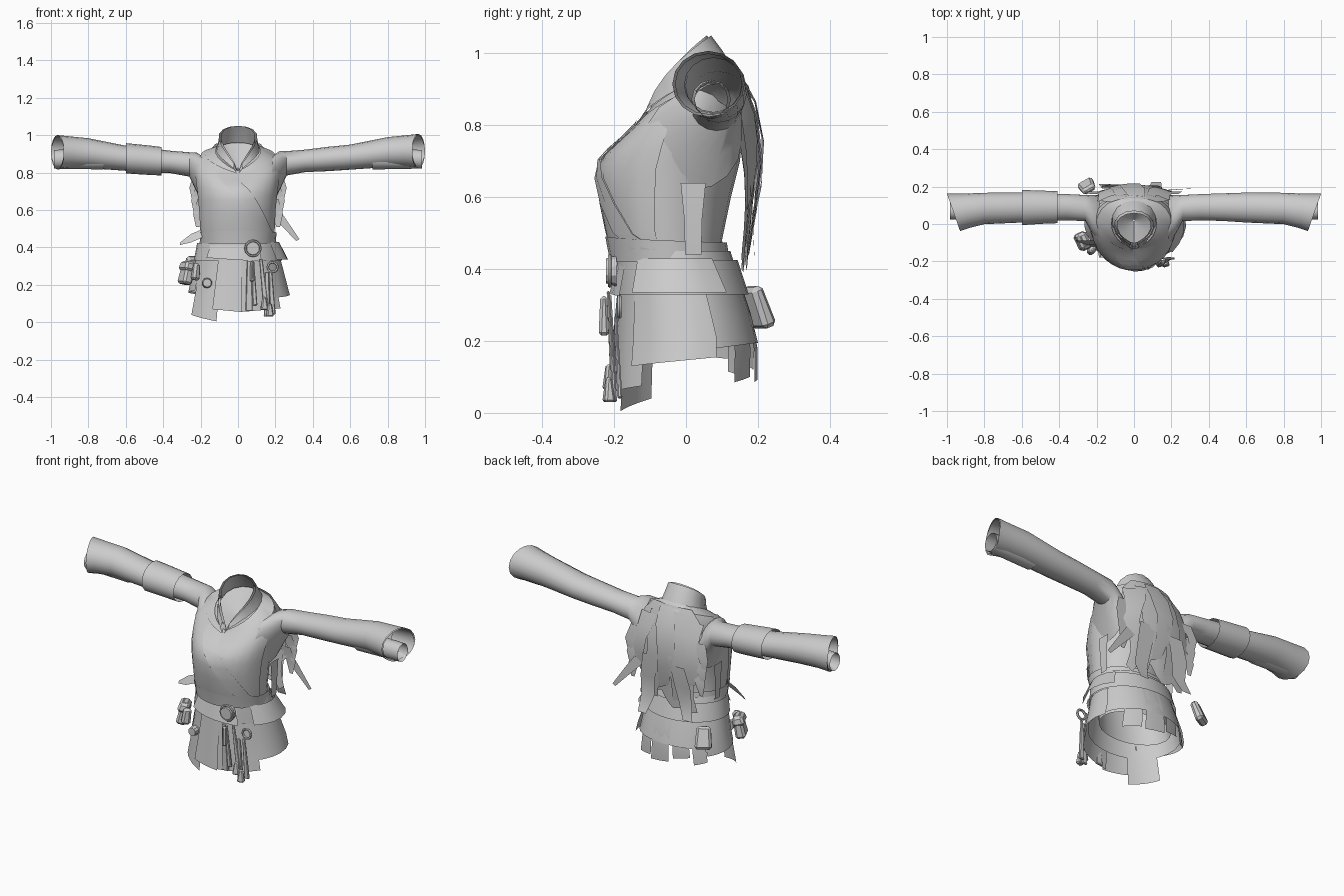
import bpy, bmesh, math, random
from math import sin, cos, pi, radians
from mathutils import Vector, Matrix

random.seed(4)
cube = bpy.data.objects.get("Cube")
if cube:
    bpy.data.objects.remove(cube)

cloth = bpy.data.materials.new("grey_cloth")
cloth.use_nodes = True
cloth.diffuse_color = (0.6, 0.6, 0.6, 1)
cloth.node_tree.nodes["Principled BSDF"].inputs["Base Color"].default_value = (0.6, 0.6, 0.6, 1)


def lerp(a, b, t):
    return a + (b - a) * t


def sample(rows, s):
    """Interpolate a list of tuples at a fractional index."""
    s = min(max(s, 0), len(rows) - 1)
    i = min(int(s), len(rows) - 2)
    return [lerp(p, q, s - i) for p, q in zip(rows[i], rows[i + 1])]


def finish(name, bm, angle=40):
    bmesh.ops.recalc_face_normals(bm, faces=bm.faces)
    me = bpy.data.meshes.new(name)
    bm.to_mesh(me)
    bm.free()
    me.materials.append(cloth)
    me.shade_smooth()
    me.set_sharp_from_angle(angle=radians(angle))
    ob = bpy.data.objects.new(name, me)
    bpy.context.collection.objects.link(ob)
    return ob


def sheet(name, f, nu, nv, closed=False):
    """Grid surface from f(u, v); closed joins the u ends into a tube."""
    bm = bmesh.new()
    cols = nu if closed else nu + 1
    g = [[bm.verts.new(f(i / nu, j / nv)) for i in range(cols)] for j in range(nv + 1)]
    for j in range(nv):
        for i in range(nu):
            k = (i + 1) % cols
            bm.faces.new((g[j][i], g[j][k], g[j + 1][k], g[j + 1][i]))
    return finish(name, bm)


def strip(name, pts, widths, side=(1, 0, 0)):
    """Cloth ribbon along pts, spread in the side direction."""
    n = len(pts) - 1
    side = Vector(side).normalized()

    def f(u, v):
        p = Vector(sample(pts, v * n))
        return p + side * (u - 0.5) * sample([(w,) for w in widths], v * n)[0]
    return sheet(name, f, 1, n)


def block(name, loc, size, rot=(0, 0, 0), taper=1.0, bevel=0.012):
    bm = bmesh.new()
    bmesh.ops.create_cube(bm, size=1)
    for v in bm.verts:
        k = taper if v.co.z > 0 else 1
        v.co = Vector((v.co.x * size[0] * k, v.co.y * size[1] * k, v.co.z * size[2]))
    bmesh.ops.bevel(bm, geom=bm.edges[:], offset=bevel, segments=1, affect='EDGES')
    ob = finish(name, bm, 30)
    ob.location = loc
    ob.rotation_euler = [radians(r) for r in rot]
    return ob


def disc(name, loc, r, depth, sides=10):
    bm = bmesh.new()
    bmesh.ops.create_cone(bm, cap_ends=True, segments=sides, radius1=r, radius2=r * 0.8,
                          depth=depth, matrix=Matrix.Rotation(pi / 2, 4, 'X'))
    ob = finish(name, bm, 30)
    ob.location = loc
    return ob


def hoop(name, loc, R, r):
    def f(u, v):
        a, b = 2 * pi * u, 2 * pi * v
        k = R + r * cos(b)
        return (loc[0] + k * cos(a), loc[1] + r * sin(b), loc[2] + k * sin(a))
    return sheet(name, f, 12, 6, True)


# Torso: rings of front z, back z, front y, back y, half width
RINGS = [(.44, .44, -.20, .11, .19), (.50, .48, -.215, .10, .195), (.60, .60, -.235, .125, .20),
         (.69, .70, -.245, .15, .21), (.73, .80, -.21, .16, .22), (.76, .89, -.17, .162, .225),
         (.79, .945, -.135, .15, .20), (.81, .97, -.12, .125, .12)]


def ring_point(row, a, off=0, power=0.6, point=0.0):
    zf, zb, yf, yb, rx = row
    t = (1 - cos(a)) / 2
    return Vector(((rx * (max(t, .001) ** point) + off) * sin(a),
                   lerp(yf, yb, t) - off * cos(a), lerp(zf, zb, t ** power)))


def torso(a, s, off=0):
    return ring_point(sample(RINGS, s), a, off)


sheet("torso", lambda u, v: torso(2 * pi * u, v * 7), 24, 7, True)
sheet("neck_lining", lambda u, v: torso(2 * pi * u, 6.6, -.005).lerp(Vector((0, .02, .82)), v * .97), 16, 2, True)

# Standing collar, pointed at the front, with an inner fold
COLLAR = [(.79, .96, -.135, .13, .135), (.79, 1.01, -.125, .10, .122), (.80, 1.05, -.115, .07, .118)]
for name, off in (("collar", 0), ("collar_lining", -.012)):
    sheet(name, lambda u, v: ring_point(sample(COLLAR, v * 2), 2 * pi * u, off, 0.5, 0.22), 16, 2, True)


# Crossed front: one panel over the other, plus a lapel band
def edge(v):
    return 80 * max(1 - v, 0) ** 2.2 - 2


sheet("under_wrap", lambda u, v: torso(radians(lerp(-35, 80, u)), .3 + 5.9 * v, .004), 8, 7)
sheet("over_wrap", lambda u, v: torso(radians(lerp(-82, edge(v), u)), .3 + 6.1 * v, .009), 9, 8)
sheet("lapel_band", lambda u, v: torso(radians(edge(v) - 26 * u), .3 + 6.1 * v, .014), 2, 8)

# Sleeves: rings of x, y, z, half depth, half height
SLEEVE = [(.185, .02, .755, .135, .135), (.222, .05, .81, .105, .105), (.26, .085, .85, .07, .065),
          (.36, .09, .863, .07, .06), (.48, .09, .873, .074, .065), (.60, .088, .883, .08, .067),
          (.80, .083, .91, .084, .08), (.90, .07, .915, .092, .085), (.965, .062, .915, .10, .092)]


def sleeve(side, u, s, grow=0):
    x, y, z, ry, rz = sample(SLEEVE, s)
    a = 2 * pi * u
    dy = (ry + grow) * cos(a)
    slant = .35 * max(0, s - 6) / 2
    drop = .006 if side < 0 else 0
    return (side * (x + slant * dy), y + dy, z - drop + (rz + grow) * sin(a))


for side, word in ((1, "left"), (-1, "right")):
    sheet(word + "_sleeve", lambda u, v: sleeve(side, u, v * 8), 16, 8, True)
    sheet(word + "_sleeve_lining", lambda u, v: sleeve(side, u, 6.5 + v * 1.5, -.007), 16, 2, True)
    sheet(word + "_inner_cuff", lambda u, v: (
        side * lerp(.72, .985, v), .07 + lerp(.055, .046, v) * cos(2 * pi * u),
        .872 + lerp(.055, .05, v) * sin(2 * pi * u)), 12, 3, True)
    # Torn mantle edges flaring out behind the arm
    for k in range(3):
        x, z = .20 - .01 * k, .80 - .07 * k
        strip(f"{word}_mantle_tatter_{k}", [(side * x, .16, z), (side * (x + .03), .175, z - .08),
              (side * (x + .035), .17, z - .15)], (.07, .06, .02))
    strip(word + "_side_strap", [(side * .215, .02, .64), (side * .215, .02, .54), (side * .21, .02, .44)],
          (.07, .05, .045), (0, 1, 0))
sheet("right_arm_wrap", lambda u, v: sleeve(-1, u, 3.4 + 1.6 * v, .014), 16, 3, True)


# Skirt surface shared by the belt, panels and flaps
def skirt(a, z, off=0):
    k = (.43 - z) / .28
    yf, yb = -.18 - .008 * k, .13 + .07 * min(k * 1.3, 1)
    return Vector(((.205 + .055 * k + off) * sin(a), lerp(yf, yb, (1 - cos(a)) / 2) - off * cos(a), z))


def panel(name, a0, a1, top, z0, z1, off, n=5):
    return sheet(name, lambda u, v: skirt(radians(lerp(a0, a1, u)), lerp(top, lerp(z0, z1, u), v),
                                          off * (.5 + v)), n, 3)


sheet("skirt", lambda u, v: skirt(2 * pi * u, lerp(.45, .145 + .05 * (1 - cos(2 * pi * u)) / 2, v)), 28, 3, True)
sheet("skirt_lining", lambda u, v: skirt(2 * pi * u, lerp(.43, .2, v), -.02 - .03 * v), 20, 2, True)
sheet("upper_sash", lambda u, v: torso(2 * pi * u, lerp(-.3, .85, v), .012) + Vector((0, 0, -.02 * (1 - v))), 24, 2, True)
sheet("belt", lambda u, v: skirt(2 * pi * u, lerp(.425, .33, v), .012), 28, 1, True)
panel("left_hip_panel", 42, 112, .33, .13, .155, .012)
panel("right_hip_panel", -125, -60, .33, .15, .17, .006)
panel("front_right_flap", -60, -23, .33, .04, .005, .004)
panel("front_middle_flap", -27, 4, .33, .07, .055, .018)
panel("front_left_flap", 2, 52, .33, .055, .075, .009)
for k, (a, w, z) in enumerate(((146, 24, .085), (174, 25, .085), (202, 22, .12), (226, 18, .10))):
    panel(f"back_flap_{k}", a - w / 2, a + w / 2, .34, z, z + .015, -.006 + .006 * (k % 2), 2)
panel("front_belt_overlay", -42, 30, .42, .345, .325, .02)
panel("left_belt_end", 50, 125, .43, .335, .335, .03, 5)
strip("sash_knot_end", [(-.18, -.10, .48), (-.25, -.10, .45), (-.31, -.09, .42)], (.05, .05, .015), (0, .5, 1))

# Ragged mantle on the back: curved yoke with overlapping torn strips
MANTLE = [(.96, .14, .12), (.89, .17, .19), (.79, .19, .20), (.67, .195, .185), (.55, .18, .15),
          (.44, .17, .18)]


def mantle(u, s, off=0):
    z, y, w = sample(MANTLE, s)
    x = (2 * u - 1) * w
    return Vector((x, y + off - lerp(1.5, .5, s / 5) * x * x, z - .4 * x * x))


rag = [random.uniform(-.05, .05) for _ in range(11)]


def mantle_sheet(u, v):
    p = mantle(u, v * 5)
    p.z += rag[round(u * 10)] * v * v
    return p


sheet("back_mantle", mantle_sheet, 10, 7)
for k, (u0, w, s0, s1) in enumerate(((.1, .26, .8, 3.8), (.3, .26, .5, 4.7), (.5, .28, .2, 4.2),
                                     (.7, .26, .6, 5), (.9, .26, .9, 3.5))):
    sheet(f"mantle_strip_{k}", lambda u, v: mantle(
        u0 + w * (u - .5) * (1.2 - .4 * v) + .06 * sin(5 * v + k), lerp(s0, s1, v) + .3 * u * v,
        .006 + .02 * sin(pi * v) * (.5 + .25 * (k % 3))), 2, 4)
strip("long_back_strip_left", [(.08, .205, .68), (.10, .20, .55), (.11, .185, .44), (.12, .225, .35)],
      (.10, .09, .08, .05))
strip("long_back_strip_right", [(-.09, .21, .66), (-.12, .205, .55), (-.13, .19, .45), (-.16, .215, .37)],
      (.09, .10, .08, .06))
strip("flared_left_strip", [(.17, .18, .62), (.23, .185, .55), (.32, .19, .44)], (.06, .045, .02), (1, 0, .6))

# Pouches on the hips
block("back_pouch", (-.25, .20, .295), (.09, .045, .12), (20, 0, 30), .8)
block("right_pouch", (-.275, -.09, .265), (.055, .095, .125), (0, 12, 25), .8)
block("right_pouch_flap", (-.27, -.09, .30), (.066, .105, .05), (0, 12, 25), .8)
block("small_right_pouch", (-.225, -.14, .27), (.05, .04, .09), (0, 8, 40), .8)

# Belt ornaments and hanging tassels
disc("belt_medallion", (.08, -.208, .395), .043, .03)
hoop("medallion_rim", (.08, -.212, .395), .041, .006)
disc("skirt_button", (-.165, -.165, .21), .028, .03)
hoop("belt_ring", (.185, -.185, .295), .026, .007)
for k, (x, y, top, low, w) in enumerate(((.06, -.205, .33, .06, .04), (.085, -.21, .33, .09, .025),
                                         (.135, -.21, .34, .09, .03), (.155, -.205, .27, .03, .035),
                                         (.18, -.19, .27, .04, .03))):
    block(f"hanging_strap_{k}", (x, y, (top + low) / 2), (w, .014, top - low), (3, -3 * (k % 3), 0), .6, .004)
for k, (x, z) in enumerate(((.14, .10), (.17, .065))):
    block(f"tassel_{k}", (x, -.215, z), (.04, .03, .07), (0, 0, 15), .5, .006)
block("hanging_charm", (.075, -.228, .27), (.025, .03, .11), (0, 0, 0), .7, .008)
